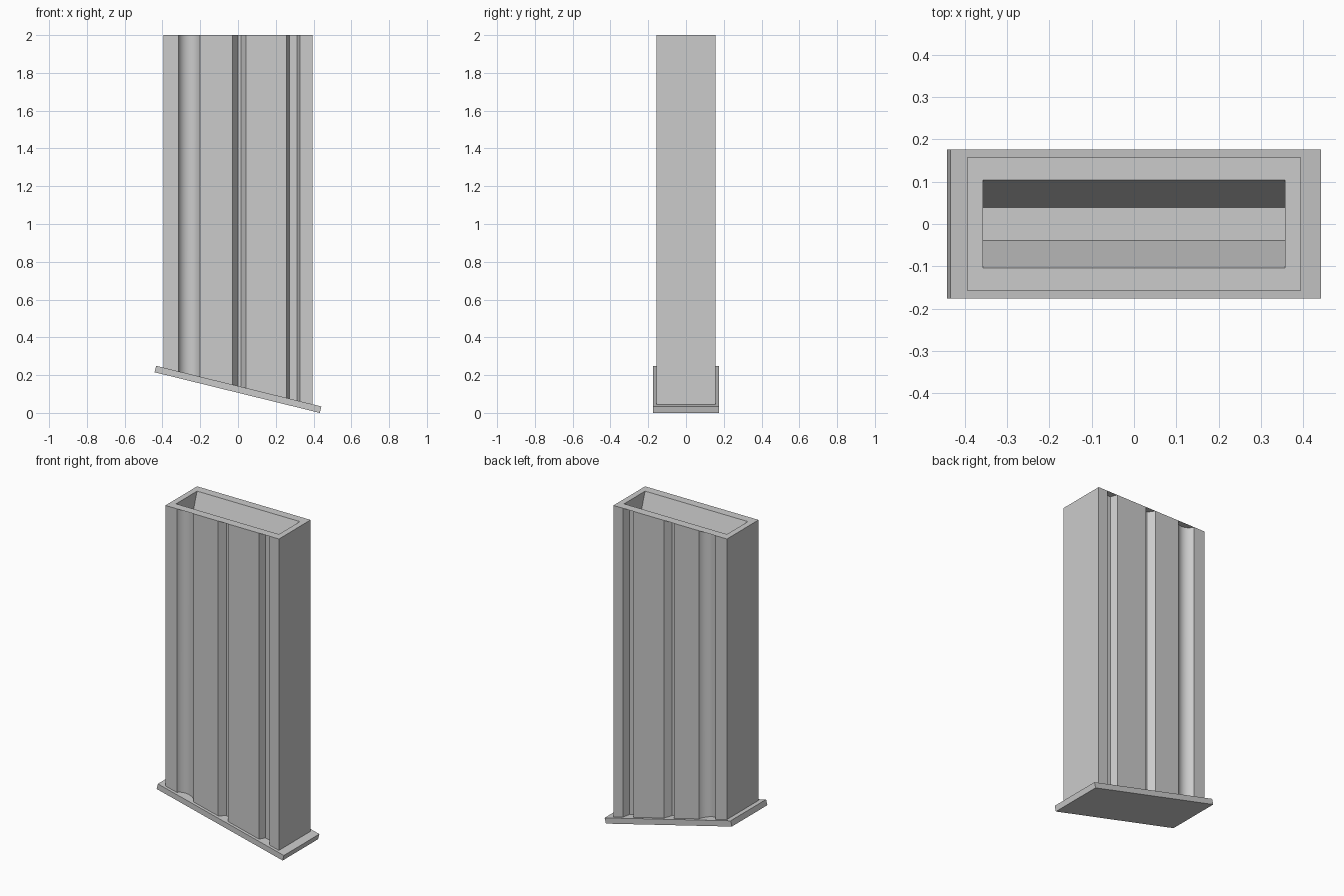
import bpy, bmesh, math
from mathutils import Matrix

if "Cube" in bpy.data.objects:
    bpy.data.objects.remove(bpy.data.objects["Cube"])

TILT = math.atan(0.246)
HX, HY, TOP = 0.394, 0.157, 2.0
PLATE_Z = 0.1245


def finish(bm, name):
    mesh = bpy.data.meshes.new(name)
    bm.to_mesh(mesh)
    bm.free()
    obj = bpy.data.objects.new(name, mesh)
    bpy.context.collection.objects.link(obj)
    return obj


def scoop(x0, x1, depth, steps=14):
    """Circular groove: points (x, inset) along an arc."""
    half = (x1 - x0) / 2
    r = (half * half + depth * depth) / (2 * depth)
    a = math.pi - math.asin(half / r) if depth > half else math.asin(half / r)
    cx = (x0 + x1) / 2
    return [(cx + r * math.sin(t), r * math.cos(t) - r + depth)
            for t in (-a + 2 * a * i / steps for i in range(steps + 1))]


# Front profile with one round and two angular grooves, mirrored to the back
D = 0.042
front = [(-HX, 0)] + scoop(-0.315, -0.2, 0.04)
front += [(-0.028, 0), (0, D), (0.016, D), (0.042, 0)]
front += [(0.256, 0), (0.272, D), (0.312, D), (0.327, 0), (HX, 0)]
profile = [(x, -HY + d) for x, d in front]
profile += [(x, -y) for x, y in reversed(profile)]

# Column body: grooved walls over a slanted foot
bm = bmesh.new()
low = [bm.verts.new((x, y, PLATE_Z + 0.012 - x * math.tan(TILT))) for x, y in profile]
high = [bm.verts.new((x, y, TOP)) for x, y in profile]
n = len(profile)
for i in range(n):
    j = (i + 1) % n
    f = bm.faces.new((low[i], low[j], high[j], high[i]))
    f.smooth = True
bm.faces.new(low[::-1])
body = finish(bm, "column_body")
bpy.context.view_layer.objects.active = body
body.select_set(True)
bpy.ops.object.shade_smooth_by_angle(angle=math.radians(25))

# Top rim covering the grooves, with a tapered trough sunk into it
bm = bmesh.new()


def ring(hx, hy, z):
    return [bm.verts.new((sx * hx, sy * hy, z))
            for sx, sy in ((-1, -1), (1, -1), (1, 1), (-1, 1))]


rings = [ring(HX, HY, TOP), ring(0.357, 0.104, TOP), ring(0.357, 0.039, TOP - 0.19)]
for a, b in zip(rings, rings[1:]):
    for i in range(4):
        j = (i + 1) % 4
        bm.faces.new((a[i], a[j], b[j], b[i]))
bm.faces.new(rings[-1])
finish(bm, "top_rim_and_trough")

# Tilted base plate
bm = bmesh.new()
bmesh.ops.create_cube(bm, size=1, matrix=Matrix.Translation((0, 0, PLATE_Z))
                      @ Matrix.Rotation(TILT, 4, 'Y')
                      @ Matrix.Diagonal((0.901, 0.352, 0.035, 1)))
finish(bm, "base_plate")
